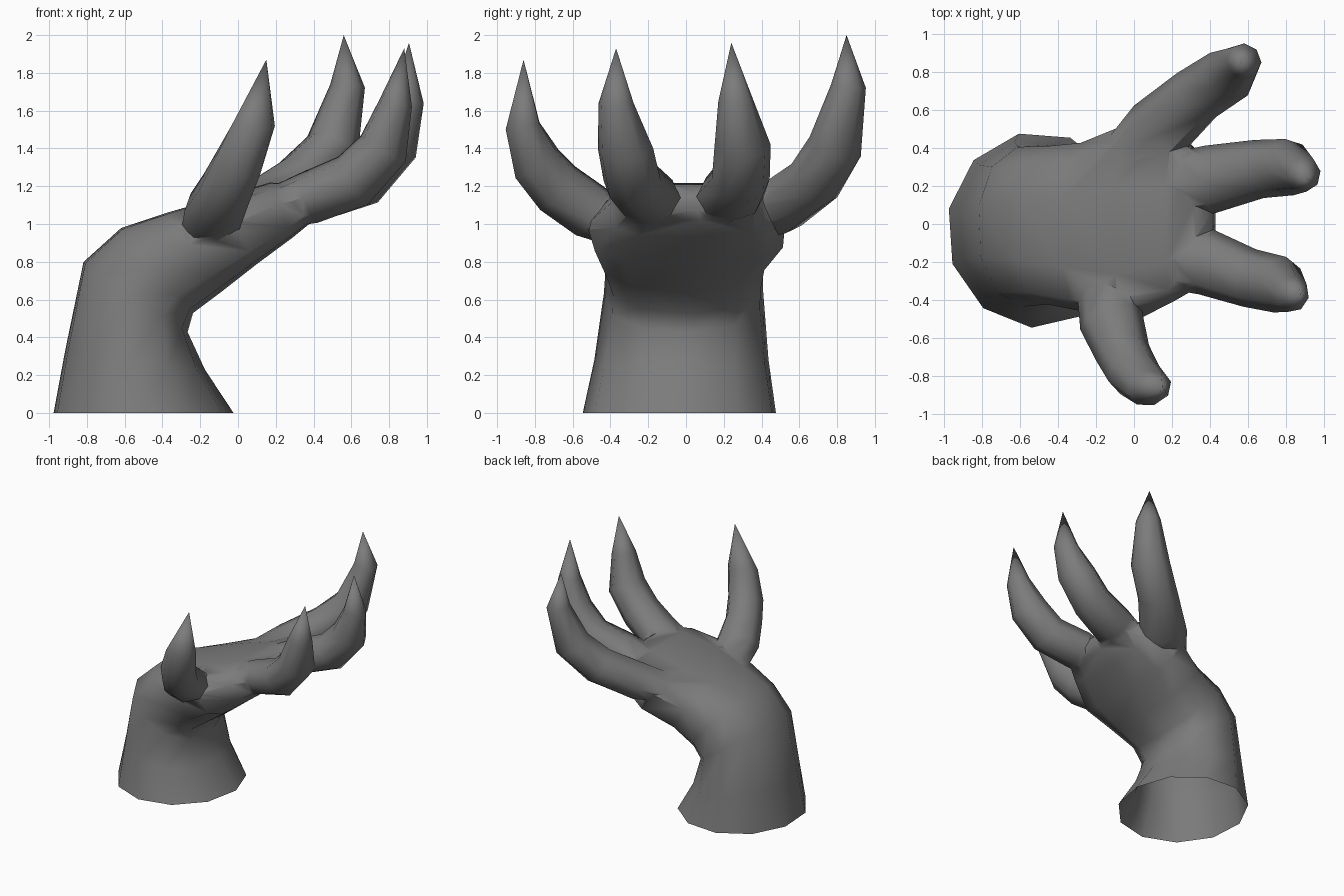
import bpy, bmesh, math
from mathutils import Vector

if "Cube" in bpy.data.objects:
    bpy.data.objects.remove(bpy.data.objects["Cube"])


def loft(name, rings):
    """Closed skin through rings of equal point count; a zero-size ring becomes a tip."""
    bm = bmesh.new()
    loops = [[bm.verts.new(p) for p in ring] for ring in rings]
    n = len(loops[0])
    for a, b in zip(loops, loops[1:]):
        for i in range(n):
            j = (i + 1) % n
            bm.faces.new((a[i], a[j], b[j], b[i]))
    bm.faces.new(loops[0][::-1])
    bm.faces.new(loops[-1])
    bmesh.ops.remove_doubles(bm, verts=bm.verts, dist=0.0005)
    bmesh.ops.recalc_face_normals(bm, faces=bm.faces)
    mesh = bpy.data.meshes.new(name)
    bm.to_mesh(mesh)
    bm.free()
    obj = bpy.data.objects.new(name, mesh)
    bpy.context.collection.objects.link(obj)
    return obj


def palm_ring(back, front, y0, y1, power, n=11):
    """Oval ring between a back/top point and a front/under point given in x, z."""
    mid = [(a + b) / 2 for a, b in zip(back, front)]
    half = [(b - a) / 2 for a, b in zip(back, front)]
    pts = []
    for i in range(n):
        t = math.tau * i / n + 0.07
        c, s = math.cos(t), math.sin(t)
        c = math.copysign(abs(c / 0.985) ** power, c)
        s = math.copysign(abs(s / 0.985) ** power, s)
        pts.append(Vector((mid[0] + half[0] * c, (y0 + y1) / 2 + (y1 - y0) / 2 * s,
                           mid[1] + half[1] * c)))
    return pts


def finger(name, path, sizes, n=8):
    """Tapering claw finger: side half-width and depth at each path point."""
    pts = [Vector(p) for p in path]
    d = pts[3] - pts[0]
    side = Vector((-d.y, d.x, 0)).normalized()
    rings = []
    for i, (p, (w, h)) in enumerate(zip(pts, sizes)):
        tan = pts[min(i + 1, len(pts) - 1)] - pts[max(i - 1, 0)]
        up = tan.cross(side).normalized()
        rings.append([p + side * w * math.cos(math.tau * k / n)
                      + up * h * math.sin(math.tau * k / n) for k in range(n)])
    return loft(name, rings)


# Wrist bending into the palm, widest at the thumb root
hand = loft("clawed_hand", [
    palm_ring((-0.98, 0), (-0.03, 0), -0.54, 0.48, 1),
    palm_ring((-0.92, 0.32), (-0.18, 0.23), -0.48, 0.44, 1),
    palm_ring((-0.82, 0.80), (-0.27, 0.43), -0.43, 0.41, 0.9),
    palm_ring((-0.62, 0.98), (-0.24, 0.53), -0.42, 0.41, 0.75),
    palm_ring((-0.38, 1.06), (-0.08, 0.65), -0.46, 0.43, 0.7),
    palm_ring((-0.10, 1.14), (0.10, 0.79), -0.52, 0.53, 0.65),
    palm_ring((0.17, 1.22), (0.29, 0.93), -0.40, 0.47, 0.6),
    palm_ring((0.33, 1.21), (0.40, 1.02), -0.32, 0.35, 0.6),
    palm_ring((0.41, 1.15), (0.43, 1.08), -0.25, 0.28, 0.7),
])

# Thumb and three fingers, each ending in a pointed claw
sizes = [(0.16, 0.09), (0.16, 0.14), (0.155, 0.15), (0.15, 0.14), (0.095, 0.09), (0, 0)]
fingers = [
    finger("thumb",
           [(-0.15, -0.28, 0.95), (-0.12, -0.51, 1.07), (-0.06, -0.68, 1.19),
            (0.0, -0.79, 1.32), (0.08, -0.865, 1.52), (0.15, -0.86, 1.87)],
           [(0.16, 0.10), (0.17, 0.15), (0.145, 0.15), (0.14, 0.14), (0.12, 0.095), (0, 0)]),
    finger("near_finger",
           [(0.05, -0.16, 1.04), (0.38, -0.20, 1.14), (0.61, -0.285, 1.23),
            (0.77, -0.32, 1.40), (0.835, -0.37, 1.64), (0.88, -0.37, 1.93)],
           [sizes[0], (0.175, 0.14)] + sizes[2:]),
    finger("middle_finger",
           [(0.05, 0.18, 1.04), (0.40, 0.235, 1.15), (0.66, 0.29, 1.24),
            (0.82, 0.30, 1.42), (0.895, 0.265, 1.65), (0.905, 0.24, 1.96)],
           [sizes[0], (0.18, 0.14)] + sizes[2:]),
    finger("far_finger",
           [(-0.08, 0.27, 0.99), (0.12, 0.49, 1.09), (0.33, 0.68, 1.23),
            (0.50, 0.79, 1.41), (0.58, 0.86, 1.73), (0.56, 0.85, 2.0)],
           [(0.16, 0.10), (0.18, 0.15)] + sizes[2:]),
]

# Fuse fingers into the hand
bpy.context.view_layer.objects.active = hand
hand.select_set(True)
for f in fingers:
    mod = hand.modifiers.new("join", 'BOOLEAN')
    mod.operation, mod.solver, mod.object = 'UNION', 'EXACT', f
    bpy.ops.object.modifier_apply(modifier=mod.name)
    bpy.data.objects.remove(f)

# Open the wrist at the bottom
bm = bmesh.new()
bm.from_mesh(hand.data)
base = [f for f in bm.faces if all(v.co.z < 0.001 for v in f.verts)]
bmesh.ops.delete(bm, geom=base, context='FACES')
bm.to_mesh(hand.data)
bm.free()

# Dark grey skin
skin = bpy.data.materials.new("dark_skin")
skin.diffuse_color = (0.2, 0.2, 0.2, 1)
skin.use_nodes = True
skin.node_tree.nodes["Principled BSDF"].inputs["Base Color"].default_value = skin.diffuse_color
hand.data.materials.clear()
hand.data.materials.append(skin)
for p in hand.data.polygons:
    p.material_index = 0

bpy.ops.object.shade_smooth_by_angle(angle=math.radians(60))
